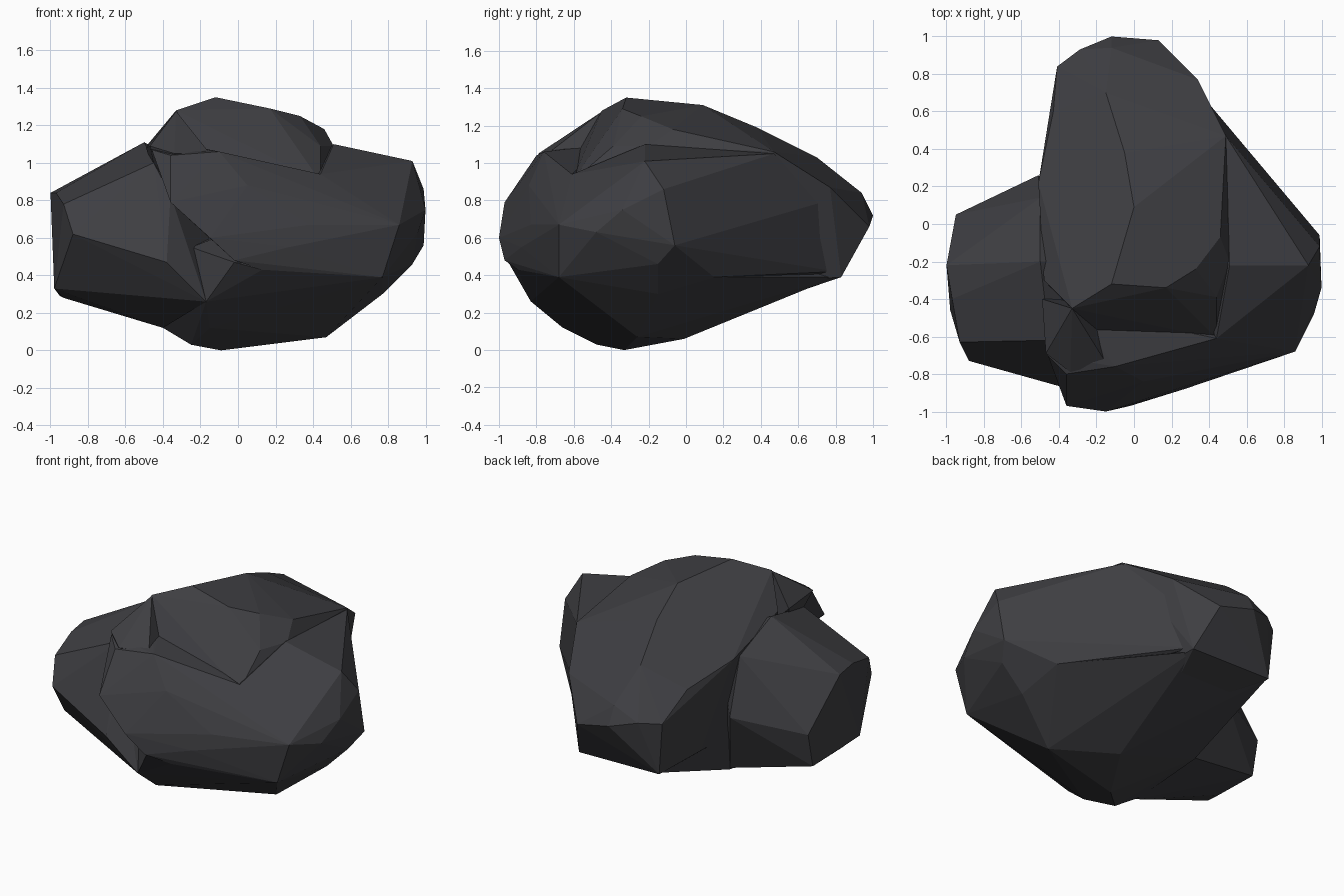
import bpy, bmesh


def lump(name, corners):
    """One faceted convex lump wrapped around a few corner points."""
    bm = bmesh.new()
    for c in corners:
        bm.verts.new(c)
    bmesh.ops.convex_hull(bm, input=bm.verts[:])
    loose = [v for v in bm.verts if not v.link_faces]
    bmesh.ops.delete(bm, geom=loose, context='VERTS')
    bmesh.ops.dissolve_limit(bm, angle_limit=0.03, verts=bm.verts[:], edges=bm.edges[:])
    bmesh.ops.recalc_face_normals(bm, faces=bm.faces[:])
    mesh = bpy.data.meshes.new(name)
    bm.to_mesh(mesh)
    bm.free()
    ob = bpy.data.objects.new(name, mesh)
    bpy.context.collection.objects.link(ob)
    return ob


# long central ridge running front to back
rock = lump("rock", [
    (-.33, -.45, 1.28), (-.12, -.32, 1.35), (.17, -.34, 1.29), (.33, -.24, 1.25),
    (.46, -.07, 1.18), (.44, -.39, 1.09), (.51, -.2, 1.09), (0, .09, 1.31),
    (-.05, .38, 1.19), (-.15, .7, 1.03), (.49, .47, 1.06),
    (-.48, -.3, 1.1), (-.51, .22, .98), (-.43, .6, .9), (-.41, .84, .75),
    (-.43, .45, .43), (-.29, .93, .76), (-.12, .94, .84), (-.12, 1, .72),
    (.13, .98, .66), (.34, .77, .87), (-.38, .83, .4), (.22, .83, .39),
    (.05, .3, .21), (-.2, -.57, 1.07), (.44, -.61, .9), (-.3, -.5, .3), (.4, -.5, .3)])

# underside keel the rock rests on
keel = lump("keel", [
    (-.09, -.33, 0), (-.25, -.48, .03), (-.4, -.42, .12), (.47, -.26, .07),
    (.1, -.01, .06), (.05, .3, .21), (-.15, -.66, .12), (-.17, -.83, .26),
    (.77, -.68, .39), (.77, -.15, .30), (.74, .15, .39), (.2, .8, .39),
    (-.2, .34, .23), (-.4, .1, .16), (-.38, .8, .4), (-.02, -.95, .47),
    (.13, -.9, .43), (-.25, -.7, .55), (.4, -.4, .8), (-.43, .4, .55)])

# overhanging front boulder
front = lump("front", [
    (-.36, -.97, .79), (-.36, -.8, 1.04), (-.46, -.7, 1.07), (-.1, -.76, 1.06),
    (-.2, -.57, 1.08), (.05, -.84, .88), (.44, -.61, .94), (-.15, -1, .6),
    (-.02, -.97, .48), (.13, -.9, .43), (.27, -.88, .55), (.38, -.83, .67),
    (.86, -.68, .67), (.77, -.68, .39), (-.1, -.4, .6),
    (.4, -.3, .6), (-.33, -.45, 1.1)])

# sloping crest joining the boulder to the ridge top
crest = lump("crest", [
    (-.33, -.45, 1.275), (-.47, -.69, 1.09), (-.34, -.79, 1.05), (-.15, -.74, 1.05),
    (-.2, -.55, 1.08), (-.49, -.4, 1.08), (-.42, -.5, .85), (-.2, -.4, .8),
    (-.38, -.72, .95)])

# left shoulder
left = lump("left", [
    (-1, -.22, .84), (-.97, -.4, .84), (-.93, -.63, .78), (-.88, -.73, .62),
    (-.98, -.46, .33), (-.93, -.3, .28), (-.95, .05, .52), (-.95, 0, .29),
    (-.51, .26, .6), (-.5, .14, .97), (-.5, .15, .35), (-.5, -.2, 1.11),
    (-.45, -.62, 1.0), (-.36, -.7, .83), (-.38, -.87, .47), (-.17, -.83, .26),
    (-.65, -.35, .21), (-.4, -.45, .12), (-.4, .1, .17), (-.1, -.2, .5), (-.1, -.2, .9)])

# right shoulder
right = lump("right", [
    (.93, -.22, 1.01), (.51, -.22, 1.1), (.49, .47, 1.05), (.99, -.12, .86),
    (1, -.34, .75), (.96, -.48, .63), (.86, -.68, .67), (.44, -.61, .94),
    (.99, -.06, .56), (.93, -.15, .46), (.77, -.15, .3), (.77, -.68, .39),
    (.74, .15, .39), (.59, .34, .75), (.1, -.2, .5), (.1, .2, .9),
    (.2, .8, .42), (.3, .76, .8)])

# fuse the lumps into one stone
parts = [keel, front, crest, left, right]
for part in parts:
    mod = rock.modifiers.new(part.name, 'BOOLEAN')
    mod.operation = 'UNION'
    mod.solver = 'EXACT'
    mod.object = part
bpy.context.view_layer.update()
deps = bpy.context.evaluated_depsgraph_get()
fused = bpy.data.meshes.new_from_object(rock.evaluated_get(deps))
rock.modifiers.clear()
rock.data = fused
for part in parts:
    bpy.data.objects.remove(part)

# dark stone colour
stone = bpy.data.materials.new("dark_stone")
stone.diffuse_color = (.048, .048, .054, 1)
fused.materials.clear()
fused.materials.append(stone)
for p in fused.polygons:
    p.use_smooth = False
    p.material_index = 0
